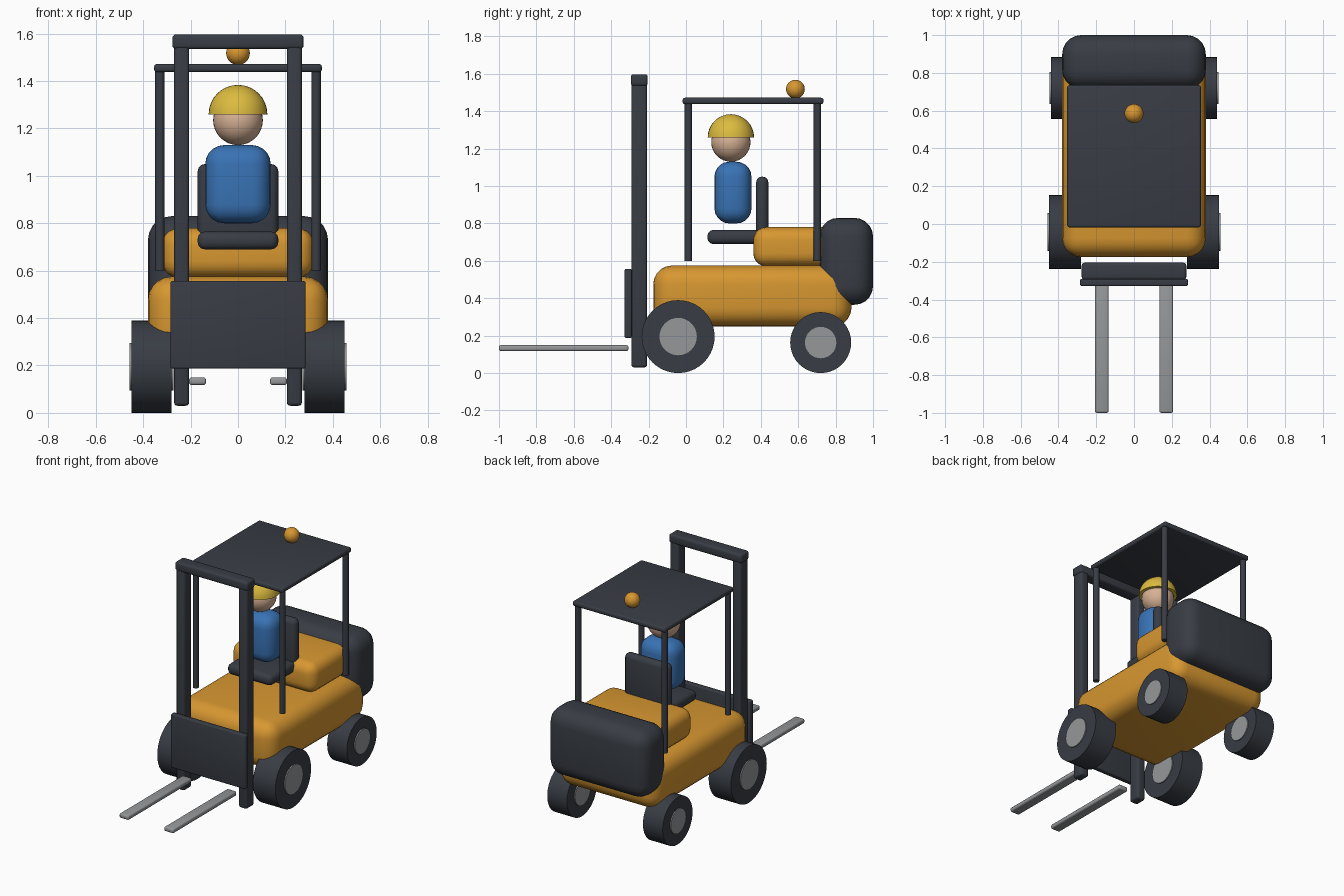
import bpy, bmesh, math
from mathutils import Matrix, Vector

cube = bpy.data.objects.get("Cube")
if cube:
    bpy.data.objects.remove(cube, do_unlink=True)


def material(name, *rgb):
    m = bpy.data.materials.new(name)
    m.use_nodes = True
    m.diffuse_color = (*rgb, 1)
    bsdf = next(n for n in m.node_tree.nodes if n.type == 'BSDF_PRINCIPLED')
    bsdf.inputs["Base Color"].default_value = (*rgb, 1)
    return m


orange = material("orange paint", 0.68, 0.31, 0.03)
dark = material("charcoal", 0.04, 0.046, 0.058)
steel = material("steel grey", 0.3, 0.31, 0.32)
blue = material("blue cloth", 0.04, 0.17, 0.46)
skin = material("skin", 0.68, 0.44, 0.3)
yellow = material("helmet yellow", 0.72, 0.5, 0.05)


def finish(name, bm, mat):
    """Turn a bmesh into a shaded object."""
    mesh = bpy.data.meshes.new(name)
    bm.to_mesh(mesh)
    bm.free()
    mesh.materials.append(mat)
    ob = bpy.data.objects.new(name, mesh)
    bpy.context.collection.objects.link(ob)
    bpy.ops.object.select_all(action='DESELECT')
    ob.select_set(True)
    bpy.context.view_layer.objects.active = ob
    bpy.ops.object.shade_smooth_by_angle(angle=math.radians(35))
    return ob


def box(name, mat, x, y, z, bevel, segments=3):
    """Rounded box from its (low, high) range on each axis."""
    spans = (x, y, z)
    centre = Vector([(a + b) / 2 for a, b in spans])
    size = Vector([b - a for a, b in spans])
    bm = bmesh.new()
    bmesh.ops.create_cube(bm, size=1)
    bmesh.ops.transform(bm, verts=bm.verts,
                        matrix=Matrix.Translation(centre) @ Matrix.Diagonal((*size, 1)))
    bmesh.ops.bevel(bm, geom=bm.edges[:], offset=bevel, segments=segments,
                    profile=0.5, affect='EDGES', clamp_overlap=True)
    return finish(name, bm, mat)


def cylinder(name, mat, centre, radius, depth, axis='Z', sides=40):
    bm = bmesh.new()
    turn = Matrix.Rotation(math.pi / 2, 4, 'Y') if axis == 'X' else Matrix()
    bmesh.ops.create_cone(bm, cap_ends=True, segments=sides, radius1=radius,
                          radius2=radius, depth=depth,
                          matrix=Matrix.Translation(centre) @ turn)
    return finish(name, bm, mat)


def ball(name, mat, centre, radius, half=False):
    bm = bmesh.new()
    bmesh.ops.create_uvsphere(bm, u_segments=32, v_segments=16, radius=radius)
    if half:
        cut = bmesh.ops.bisect_plane(bm, geom=bm.verts[:] + bm.edges[:] + bm.faces[:],
                                     plane_co=(0, 0, 0), plane_no=(0, 0, 1),
                                     clear_inner=True, dist=0.0001)
        bmesh.ops.holes_fill(bm, edges=[e for e in bm.edges if e.is_boundary])
    bmesh.ops.translate(bm, verts=bm.verts, vec=centre)
    return finish(name, bm, mat)


def wide(half):
    return (-half, half)


# Chassis, engine hood and counterweight
box("body", orange, wide(0.38), (-0.175, 0.885), (0.25, 0.575), 0.1, 5)
box("engine_hood", orange, wide(0.32), (0.36, 0.84), (0.57, 0.78), 0.07, 5)
box("counterweight", dark, wide(0.38), (0.715, 1.0), (0.365, 0.83), 0.1, 5)

# Seat
box("seat_cushion", dark, wide(0.17), (0.115, 0.435), (0.69, 0.765), 0.03)
box("seat_back", dark, wide(0.17), (0.375, 0.44), (0.7, 1.05), 0.03)

# Driver
box("driver_torso", blue, wide(0.138), (0.152, 0.35), (0.8, 1.13), 0.08, 5)
ball("driver_head", skin, (0, 0.24, 1.235), 0.105)
ball("hard_hat", yellow, (0, 0.24, 1.26), 0.124, half=True)

# Overhead guard and beacon
box("roof", dark, wide(0.354), (-0.018, 0.735), (1.438, 1.472), 0.012)
ball("beacon", orange, (0, 0.585, 1.518), 0.05)

# Lifting mast
box("mast_crossbar", dark, wide(0.277), (-0.295, -0.205), (1.535, 1.597), 0.015)
box("carriage_plate", dark, wide(0.285), (-0.328, -0.29), (0.187, 0.557), 0.008)

# Mirrored parts
for side, label in ((1, "left"), (-1, "right")):
    def span(a, b):
        return tuple(sorted((side * a, side * b)))

    box(f"mast_rail_{label}", dark, span(0.206, 0.27), (-0.292, -0.208), (0.03, 1.56), 0.015)
    box(f"fork_{label}", steel, span(0.135, 0.207), (-1.0, -0.308), (0.118, 0.149), 0.01)

    for end, y in (("front", 0.013), ("rear", 0.703)):
        cylinder(f"{end}_guard_post_{label}", dark, (side * 0.33, y, 1.025), 0.02, 0.85, sides=16)

    for end, y, r, hub, width in (("front", -0.042, 0.195, 0.1, 0.17),
                                  ("rear", 0.72, 0.163, 0.084, 0.15)):
        centre = (side * 0.365, y, r)
        cylinder(f"{end}_tyre_{label}", dark, centre, r, width, 'X')
        cylinder(f"{end}_hub_{label}", steel, centre, hub, width + 0.015, 'X', 32)
